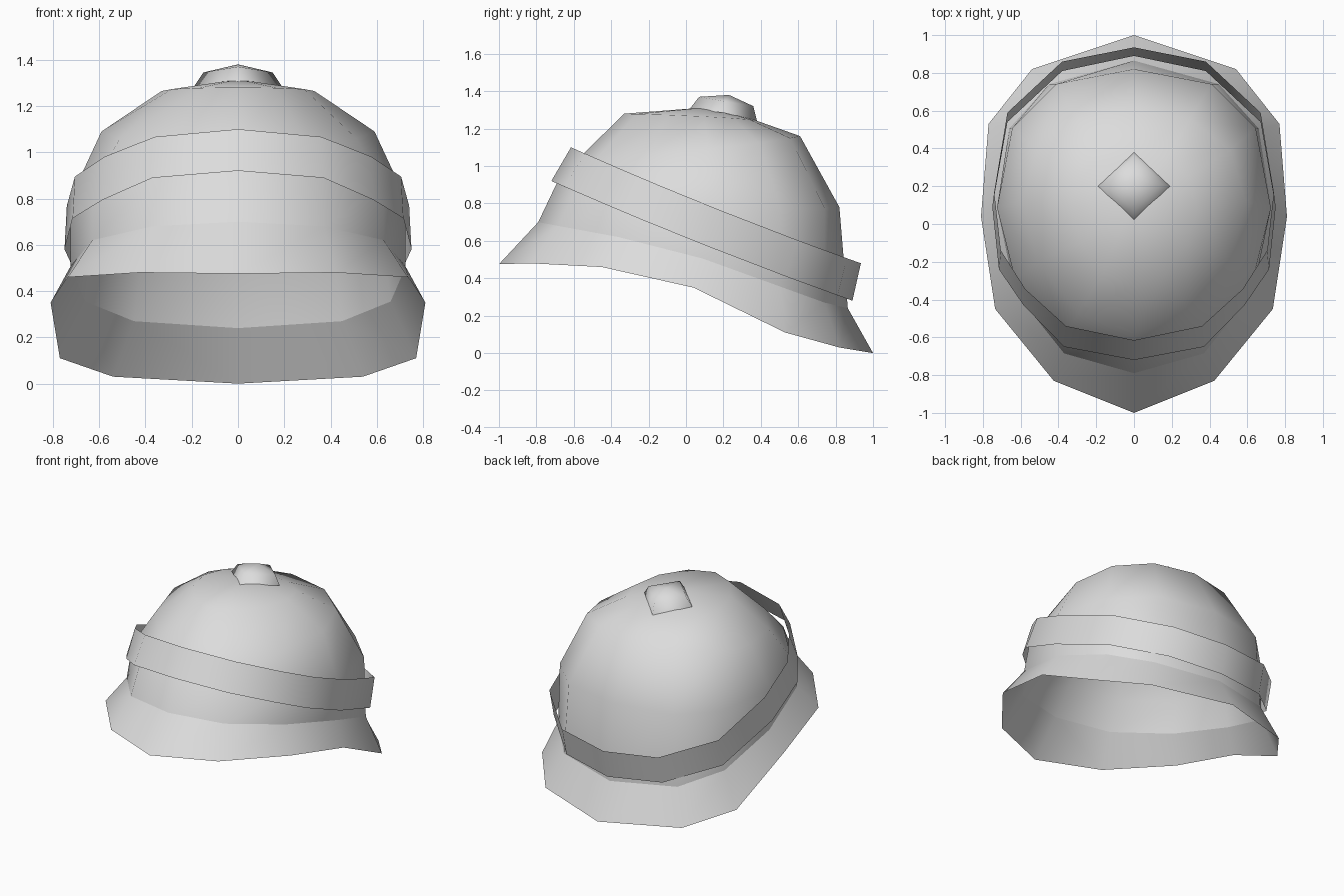
import bpy
import math

if "Cube" in bpy.data.objects:
    bpy.data.objects.remove(bpy.data.objects["Cube"], do_unlink=True)

grey = bpy.data.materials.new("plain_grey")
grey.use_nodes = True
shade = (0.72, 0.72, 0.72, 1.0)
grey.diffuse_color = shade
grey.node_tree.nodes["Principled BSDF"].inputs["Base Color"].default_value = shade


def mirror_ring(half):
    """Close a half outline (back to front) into a full symmetric ring."""
    return [(-x, y, z) for x, y, z in half] + list(reversed(half[1:-1]))


def loft(name, rings, tip=None, inward=False):
    """Skin rings listed from bottom to top, with an optional closing tip."""
    n = len(rings[0])
    verts = [p for ring in rings for p in ring]
    faces = []
    for r in range(len(rings) - 1):
        for i in range(n):
            j = (i + 1) % n
            faces.append((r * n + i, r * n + j, (r + 1) * n + j, (r + 1) * n + i))
    if tip:
        top = (len(rings) - 1) * n
        faces += [(top + i, top + (i + 1) % n, len(verts)) for i in range(n)]
        verts.append(tip)
    if inward:
        faces = [tuple(reversed(f)) for f in faces]
    mesh = bpy.data.meshes.new(name)
    mesh.from_pydata(verts, [], faces)
    mesh.materials.append(grey)
    mesh.update()
    for poly in mesh.polygons:
        poly.use_smooth = True
    obj = bpy.data.objects.new(name, mesh)
    bpy.context.collection.objects.link(obj)


# Half outlines, from the back round to the front
brim_edge = [(0, 1, 0), (.54, .82, .03), (.77, .53, .11), (.81, .04, .35),
             (.735, -.45, .46), (.425, -.83, .48), (0, -1, .475)]
waist = [(0, .865, .24), (.45, .74, .27), (.66, .505, .355), (.725, .09, .505),
         (.63, -.36, .62), (.37, -.685, .68), (0, -.79, .70)]
band_top = [(0, .935), (.38, .86), (.67, .59), (.74, .17),
            (.705, -.14), (.575, -.345), (.36, -.54), (0, -.615)]
band_bottom = [(0, .89), (.38, .81), (.67, .54), (.75, .09),
               (.715, -.24), (.585, -.43), (.37, -.65), (0, -.72)]


def dome_ring(width, back, front, side, back_power=1):
    """Tilted twelve-sided oval; side gives the y and z of its widest point."""
    (by, bz), (fy, fz), (sy, sz) = back, front, side
    half = []
    for k in range(7):
        s, c = math.sin(math.pi * k / 6), math.cos(math.pi * k / 6)
        swell = s * s
        if c > 0:
            s, c = abs(s) ** back_power, c ** back_power
        t = (1 + c) / 2
        y = fy + (by - fy) * t + (sy - (by + fy) / 2) * swell
        z = fz + (bz - fz) * t + (sz - (bz + fz) / 2) * swell
        half.append((width * s, y, z))
    return mirror_ring(half)


# Crown of the helmet: three rings and the apex
levels = [dome_ring(.725, (.82, .78), (-.69, .91), (.085, .80), .82),
          dome_ring(.59, (.61, 1.16), (-.58, 1.035), (.12, 1.09)),
          dome_ring(.33, (.37, 1.245), (-.33, 1.28), (.095, 1.265))]
loft("dome", [mirror_ring(waist)] + levels, tip=(0, .13, 1.315))

# Lining just inside the crown
lining = [[(x * .95, y * .95, z - .035) for x, y, z in ring] for ring in levels]
loft("dome_lining", [mirror_ring(waist)] + lining, tip=(0, .13, 1.275), inward=True)

# Flared brim
loft("brim", [mirror_ring(brim_edge), mirror_ring(waist)])


# Tilted strap, open at both edges and sagging slightly at the sides
def tilt(half, front_z, back_z):
    back_y, front_y = half[0][1], half[-1][1]
    ring = []
    for x, y in half:
        t = (y - front_y) / (back_y - front_y)
        ring.append((x, y, front_z + (back_z - front_z) * t - .07 * t * (1 - t)))
    return mirror_ring(ring)


loft("band", [tilt(band_bottom, .92, .28), tilt(band_top, 1.10, .48)])

# Four-sided button on the crown
button_base = [(0, .38, 1.24), (.19, .2, 1.285), (0, .02, 1.305)]
button_rim = [(0, .36, 1.32), (.15, .21, 1.345), (0, .07, 1.37)]
loft("top_button", [mirror_ring(button_base), mirror_ring(button_rim)],
     tip=(0, .23, 1.38))
